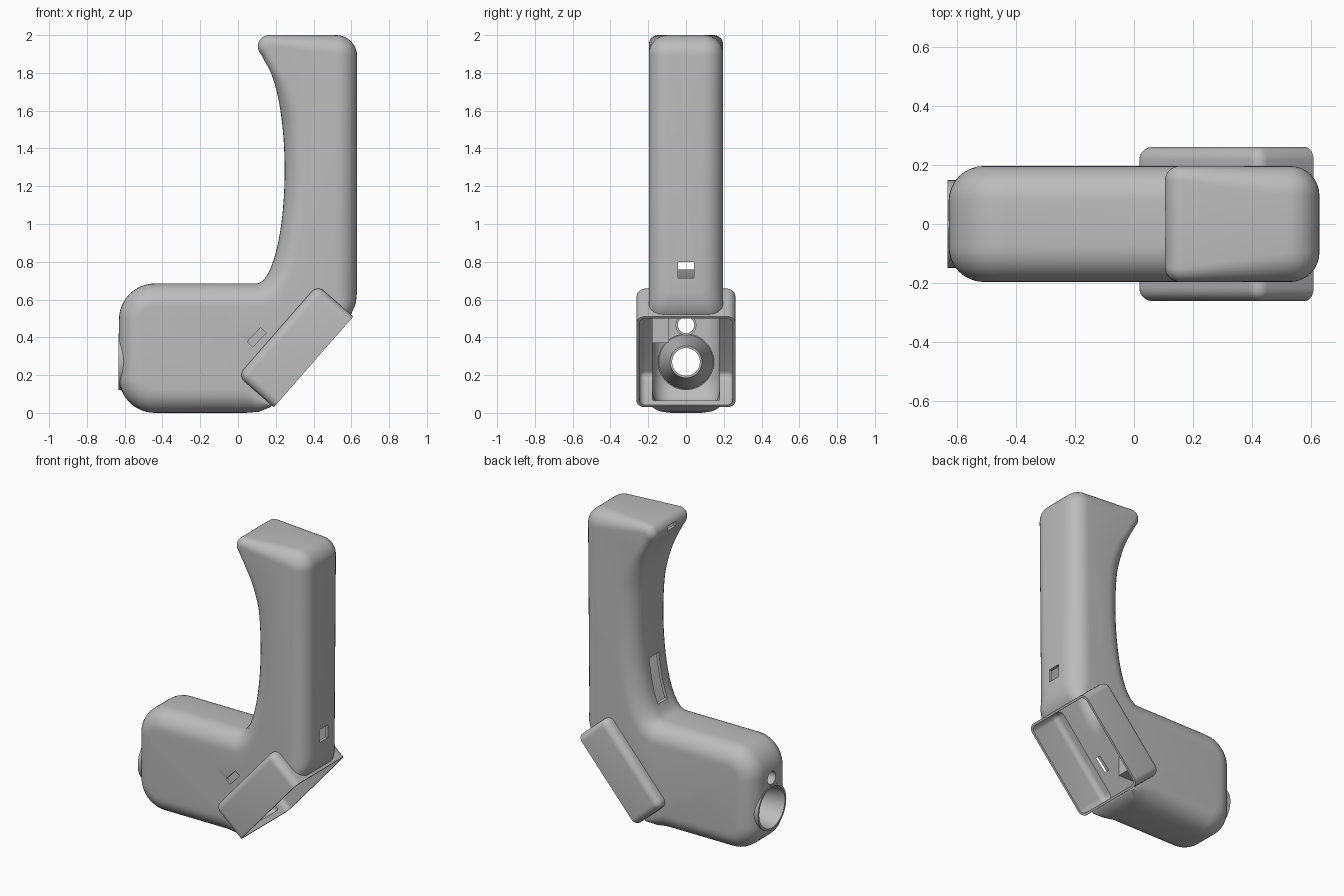
import bpy
import bmesh
from math import sin, cos, radians, pi
from mathutils import Matrix, Vector

cube = bpy.data.objects.get("Cube")
if cube:
    bpy.data.objects.remove(cube, do_unlink=True)

grey = bpy.data.materials.new("plain grey plastic")
grey.use_nodes = True
GREY = (0.5, 0.5, 0.5, 1)
grey.diffuse_color = GREY
grey.node_tree.nodes["Principled BSDF"].inputs["Base Color"].default_value = GREY

WALL = 0.02


def finish(name, bm):
    bmesh.ops.recalc_face_normals(bm, faces=bm.faces[:])
    mesh = bpy.data.meshes.new(name)
    bm.to_mesh(mesh)
    bm.free()
    mesh.materials.append(grey)
    ob = bpy.data.objects.new(name, mesh)
    bpy.context.collection.objects.link(ob)
    return ob


def arc(cx, cz, rx, rz, a0, a1, n, edge):
    """Outline points (x, z, edge radius) along an elliptic arc."""
    angles = [radians(a0 + (a1 - a0) * i / n) for i in range(n + 1)]
    return [(cx + rx * cos(a), cz + rz * sin(a), edge(a) if callable(edge) else edge)
            for a in angles]


def shell(name, outline, half_width, inset=0.0, steps=8):
    """Side outline extruded in y with a rounded edge of varying radius."""
    bm = bmesh.new()
    count = len(outline)
    pts = [Vector(p[:2]) for p in outline]
    normals = []
    for i in range(count):
        a = (pts[i] - pts[i - 1]).normalized()
        b = (pts[(i + 1) % count] - pts[i]).normalized()
        n = Vector((-a.y - b.y, a.x + b.x)).normalized()
        normals.append(n / max(0.5, n.dot(Vector((-a.y, a.x)))))
    rows = [(-1, k) for k in range(steps, -1, -1)] + [(1, k) for k in range(steps + 1)]
    rings = []
    for side, k in rows:
        t = k / steps * pi / 2
        ring = []
        for p, n, o in zip(pts, normals, outline):
            r = max(o[2] - inset, 0.01)
            q = p + n * (inset + r * (1 - cos(t)))
            ring.append(bm.verts.new((q.x, side * (half_width - inset - r * (1 - sin(t))), q.y)))
        rings.append(ring)
    for lo, hi in zip(rings, rings[1:]):
        for i in range(count):
            j = (i + 1) % count
            bm.faces.new((lo[i], lo[j], hi[j], hi[i]))
    bm.faces.new(rings[0])
    bm.faces.new(rings[-1])
    return finish(name, bm)


def box(name, lo, hi, matrix=Matrix(), bevel=0.0):
    """Box between two corners; bevel rounds all edges except those at the low z end."""
    bm = bmesh.new()
    lo, hi = Vector(lo), Vector(hi)
    bmesh.ops.create_cube(bm, size=1)
    for v in bm.verts:
        v.co = Vector([a + (b - a) * (c + 0.5) for a, b, c in zip(lo, hi, v.co)])
    if bevel:
        edges = [e for e in bm.edges if max(v.co.z for v in e.verts) > lo.z + 0.01]
        bmesh.ops.bevel(bm, geom=edges, offset=bevel, segments=6, profile=0.5, affect='EDGES')
    bm.transform(matrix)
    return finish(name, bm)


def rod(name, start, end, r1, r2=None, sides=40):
    """Cylinder or cone between two points."""
    start, end = Vector(start), Vector(end)
    axis = end - start
    bm = bmesh.new()
    bmesh.ops.create_cone(bm, cap_ends=True, segments=sides, radius1=r1,
                          radius2=r1 if r2 is None else r2, depth=axis.length)
    bm.transform(Matrix.Translation((start + end) / 2)
                 @ axis.to_track_quat('Z', 'Y').to_matrix().to_4x4())
    return finish(name, bm)


def combine(target, other, operation):
    mod = target.modifiers.new(operation, 'BOOLEAN')
    mod.operation = operation
    mod.solver = 'EXACT'
    mod.object = other
    bpy.context.view_layer.objects.active = target
    bpy.ops.object.modifier_apply(modifier=mod.name)
    bpy.data.objects.remove(other, do_unlink=True)


# Side outline of body, handle and hooked top
def grip_edge(a):
    return 0.12 - 0.07 * min(1, max(0, (a - radians(25)) / radians(35)))


outline = arc(-0.44, 0.19, 0.19, 0.19, 180, 270, 12, 0.12)
outline += [(0.04, 0, 0.12), (0.11, 0.006, 0.08), (0.17, 0.03, 0.03),
            (0.6, 0.525, 0.08), (0.624, 0.58, 0.1), (0.63, 0.64, 0.12)]
outline += arc(0.52, 1.89, 0.11, 0.11, 0, 90, 10, 0.1)
outline += arc(0.165, 1.94, 0.06, 0.06, 90, 225, 10, 0.05)
outline += arc(0.097, 1.285, 0.15, 0.6, 70, -90, 36, grip_edge)
outline += arc(-0.44, 0.495, 0.19, 0.19, 90, 180, 12, 0.12)

body = shell("body_and_handle", outline, 0.197)
hollow = shell("body_hollow", outline, 0.197, WALL)

# Slanted open housing: local x runs up the rim, local z runs into the body
slant = Matrix.Translation((0.4, 0, 0.27)) @ Matrix.Rotation(radians(-48.8), 4, 'Y')
housing = box("housing", (-0.319, -0.262, 0), (0.319, 0.262, 0.253), slant, 0.045)
housing_hollow = box("housing_hollow", (-0.304, -0.247, -0.05), (0.304, 0.247, 0.235),
                     slant, 0.035)
combine(body, housing, 'UNION')
combine(body, hollow, 'DIFFERENCE')
combine(body, housing_hollow, 'DIFFERENCE')

# Nozzle funnel and sensor tube at the end of the body
combine(body, rod("nozzle_rim", (-0.633, 0, 0.27), (-0.55, 0, 0.27), 0.149, sides=56), 'UNION')
combine(body, rod("nozzle_cone", (-0.57, 0, 0.27), (-0.28, 0, 0.27), 0.148, 0.085, 56), 'UNION')
combine(body, rod("nozzle_bore", (-0.66, 0, 0.27), (-0.26, 0, 0.27), 0.14, 0.07, 56), 'DIFFERENCE')
combine(body, rod("sensor_tube", (-0.62, 0, 0.465), (-0.4, 0, 0.465), 0.055), 'UNION')
combine(body, rod("sensor_bore", (-0.7, 0, 0.465), (-0.35, 0, 0.465), 0.043), 'DIFFERENCE')

# Speaker pocket with a ring of holes around a centre hole
combine(body, box("speaker_pocket", (-0.17, -0.185, 0.37), (-0.03, -0.09, 0.5)), 'UNION')
holes = [(-0.1, 0.455)] + [(-0.1 + 0.053 * sin(2 * pi * i / 5), 0.455 - 0.053 * cos(2 * pi * i / 5))
                           for i in range(5)]
for x, z in holes:
    combine(body, rod("speaker_hole", (x, -0.3, z), (x, -0.13, z), 0.021, sides=24), 'DIFFERENCE')

# Slanted side switch slot with round ends
a, b = Vector((0.064, 0, 0.363)), Vector((0.134, 0, 0.437))
for p in (a, b):
    combine(body, rod("switch_end", p + Vector((0, -0.25, 0)), p + Vector((0, -0.15, 0)),
                      0.02, sides=24), 'DIFFERENCE')
turn = Matrix.Translation((a + b) / 2) @ Matrix.Rotation(radians(-46.6), 4, 'Y')
half = (b - a).length / 2
combine(body, box("switch_slot", (-half, -0.25, -0.02), (half, -0.15, 0.02), turn), 'DIFFERENCE')

# Trigger slot, rear window and charging port in the handle
combine(body, box("trigger_slot", (0.1, -0.05, 0.76), (0.32, 0.05, 1.05)), 'DIFFERENCE')
combine(body, box("rear_window", (0.55, -0.043, 0.715), (0.7, 0.043, 0.8)), 'DIFFERENCE')
combine(body, box("charging_port", (0.05, -0.045, 1.925), (0.17, 0.045, 1.955)), 'DIFFERENCE')

bpy.ops.object.select_all(action='DESELECT')
body.select_set(True)
bpy.context.view_layer.objects.active = body
bpy.ops.object.shade_smooth_by_angle(angle=radians(32))
